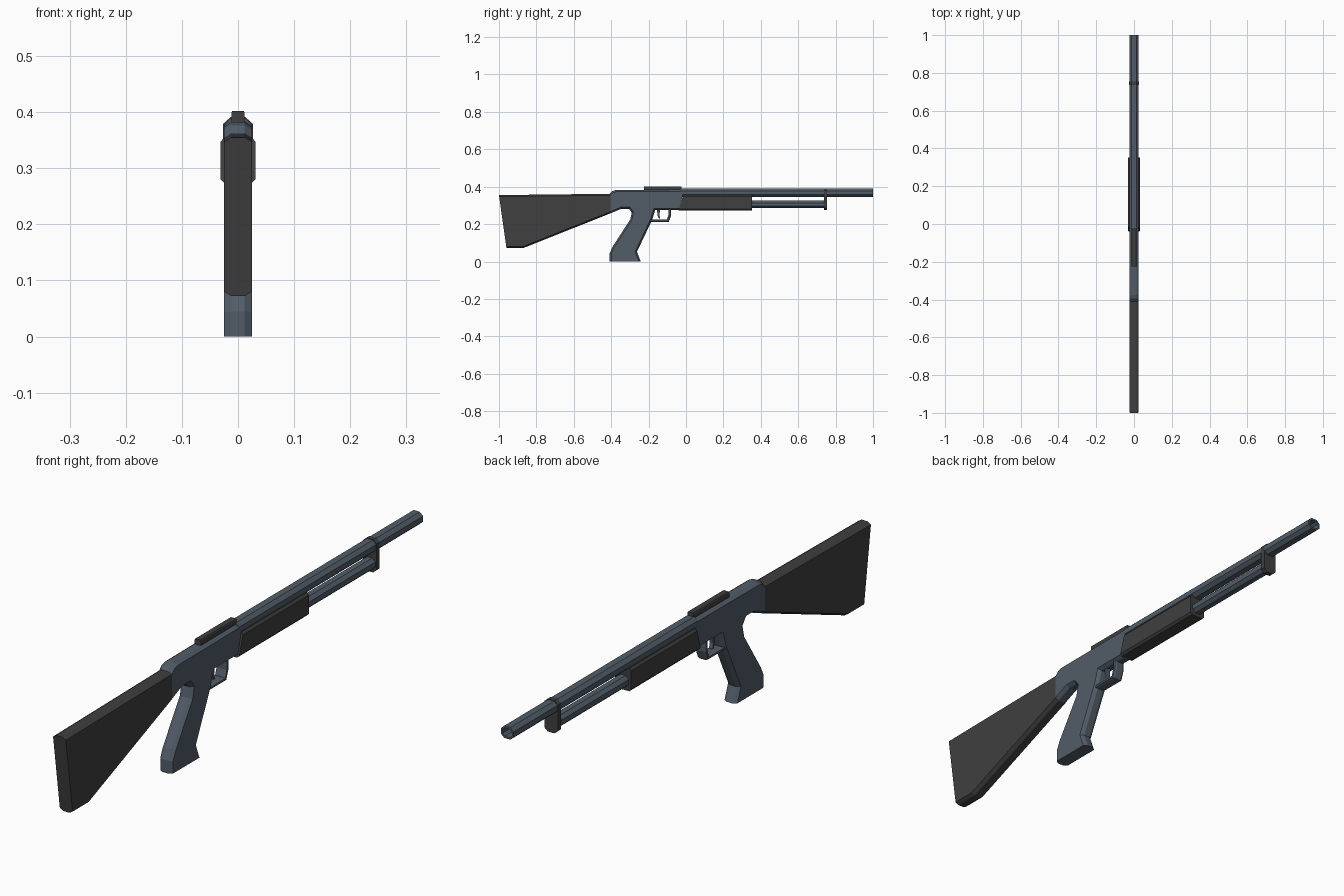
import bpy, bmesh
from mathutils import Vector

if "Cube" in bpy.data.objects:
    bpy.data.objects.remove(bpy.data.objects["Cube"])


def material(name, rgb):
    m = bpy.data.materials.new(name)
    m.diffuse_color = (*rgb, 1)
    m.use_nodes = True
    m.node_tree.nodes["Principled BSDF"].inputs["Base Color"].default_value = m.diffuse_color
    return m


STEEL = material("blue_steel", (0.085, 0.11, 0.14))
DARK = material("dark_grip", (0.05, 0.05, 0.05))


def finish(name, bm, mat):
    bmesh.ops.recalc_face_normals(bm, faces=bm.faces)
    me = bpy.data.meshes.new(name)
    bm.to_mesh(me)
    bm.free()
    me.materials.append(mat)
    ob = bpy.data.objects.new(name, me)
    bpy.context.collection.objects.link(ob)
    return ob


def inset_outline(pts, d, sharp):
    """Move each edge of a counter-clockwise outline inward by d, except sharp edges."""
    n = len(pts)
    p = [Vector(q) for q in pts]
    lines = []
    for i in range(n):
        t = (p[(i + 1) % n] - p[i]).normalized()
        off = 0 if i in sharp else d
        lines.append((p[i] + Vector((-t.y, t.x)) * off, t))
    out = []
    for i in range(n):
        (a, s), (b, t) = lines[i - 1], lines[i]
        cross = s.x * t.y - s.y * t.x
        w = b - a
        out.append(b if abs(cross) < 1e-4 else a + s * ((w.x * t.y - w.y * t.x) / cross))
    return out


def slab(name, pts, half, flat, d, mat, sharp=()):
    """Side profile (y, z) given thickness along x, with chamfered rims."""
    bm = bmesh.new()
    inner = inset_outline(pts, d, sharp)
    rings = [[bm.verts.new((x, q[0], q[1])) for q in ring]
             for x, ring in ((-half, inner), (-flat, pts), (flat, pts), (half, inner))]
    n = len(pts)
    for a, b in zip(rings, rings[1:]):
        for i in range(n):
            j = (i + 1) % n
            bm.faces.new((a[i], a[j], b[j], b[i]))
    bm.faces.new(rings[0])
    bm.faces.new(rings[-1])
    return finish(name, bm, mat)


def bar(name, y0, y1, z0, z1, half, flat, ch, mat, bore=0):
    """Eight-sided bar running along y, optionally with a hollow front end."""
    sec = [(-flat, z0), (flat, z0), (half, z0 + ch), (half, z1 - ch),
           (flat, z1), (-flat, z1), (-half, z1 - ch), (-half, z0 + ch)]
    bm = bmesh.new()
    a, b = [[bm.verts.new((x, y, z)) for x, z in sec] for y in (y0, y1)]
    for i in range(8):
        j = (i + 1) % 8
        bm.faces.new((a[i], a[j], b[j], b[i]))
    bm.faces.new(a)
    cap = bm.faces.new(b)
    bmesh.ops.recalc_face_normals(bm, faces=bm.faces)
    if bore:
        bmesh.ops.inset_region(bm, faces=[cap], thickness=0.007)
        # push the muzzle opening inward
        ext = bmesh.ops.extrude_discrete_faces(bm, faces=[cap])["faces"][0]
        bmesh.ops.translate(bm, verts=ext.verts, vec=(0, -bore, 0))
    return finish(name, bm, mat)


# Shoulder stock
slab("stock", [(-0.96, 0.072), (-0.87, 0.072), (-0.405, 0.257), (-0.405, 0.362), (-1, 0.355)],
     0.025, 0.012, 0.008, DARK, sharp=(2, 4))

# Receiver and pistol grip in one profile
slab("receiver_and_grip",
     [(-0.408, 0), (-0.242, 0), (-0.262, 0.052), (-0.18, 0.225), (-0.165, 0.275),
      (-0.037, 0.275), (-0.02, 0.345), (-0.02, 0.384), (-0.375, 0.382), (-0.395, 0.376),
      (-0.41, 0.362), (-0.41, 0.255), (-0.345, 0.282), (-0.305, 0.282), (-0.29, 0.262),
      (-0.298, 0.225), (-0.392, 0.08), (-0.408, 0.045)],
     0.025, 0.012, 0.009, STEEL, sharp=(0, 5, 6, 10))

# Barrel, magazine tube and the clamp joining them
bar("barrel", -0.03, 1.0, 0.346, 0.389, 0.025, 0.012, 0.012, STEEL, bore=0.15)
bar("magazine_tube", 0.3, 0.745, 0.285, 0.325, 0.022, 0.01, 0.011, STEEL)
bar("barrel_clamp", 0.737, 0.755, 0.275, 0.391, 0.0265, 0.013, 0.012, DARK)

# Sliding fore-end, with a raked rear face
fore = bar("fore_end", -0.04, 0.352, 0.273, 0.355, 0.0315, 0.024, 0.008, DARK)
for v in fore.data.vertices:
    if v.co.y < 0:
        v.co.y += (v.co.z - 0.273) * 0.3

# Top sight rail
bar("sight_rail", -0.225, -0.025, 0.375, 0.402, 0.012, 0.010, 0.003, DARK)

# Trigger guard and trigger
slab("trigger_guard",
     [(-0.19, 0.211), (-0.092, 0.211), (-0.08, 0.245), (-0.08, 0.28), (-0.094, 0.28),
      (-0.094, 0.248), (-0.102, 0.224), (-0.19, 0.224)],
     0.02, 0.012, 0.003, STEEL, sharp=(3, 7))
slab("trigger",
     [(-0.147, 0.232), (-0.138, 0.23), (-0.142, 0.25), (-0.138, 0.28), (-0.155, 0.28),
      (-0.153, 0.25)],
     0.007, 0.005, 0.001, STEEL)
